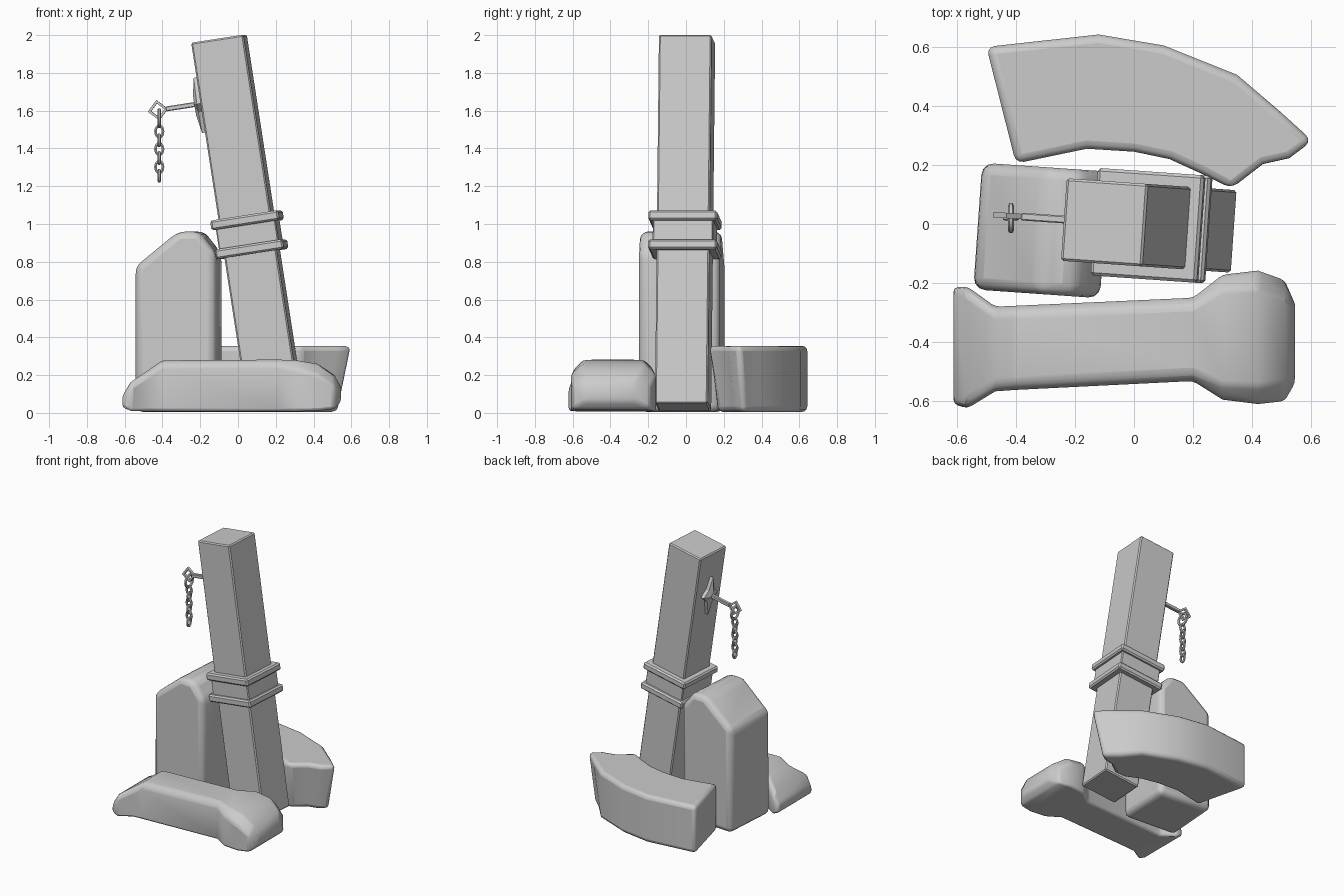
import bpy, bmesh
from math import radians, cos, sin, pi
from mathutils import Matrix, Vector

if "Cube" in bpy.data.objects:
    bpy.data.objects.remove(bpy.data.objects["Cube"])

YAW = Matrix.Rotation(radians(-4), 4, 'Z')
# Local frame of the leaning post: z runs along the post
LEAN = Matrix.Translation((0.05, -0.005, 1.005)) @ YAW @ Matrix.Rotation(radians(-8.8), 4, 'Y')


def finish(name, bm, matrix=Matrix(), bevel=0.0, segments=1, smooth=None):
    bmesh.ops.recalc_face_normals(bm, faces=bm.faces)
    mesh = bpy.data.meshes.new(name)
    bm.to_mesh(mesh)
    bm.free()
    ob = bpy.data.objects.new(name, mesh)
    bpy.context.collection.objects.link(ob)
    ob.matrix_world = matrix
    if bevel:
        mod = ob.modifiers.new("bevel", 'BEVEL')
        mod.width, mod.segments = bevel, segments
        mod.limit_method, mod.angle_limit = 'ANGLE', radians(30)
    if smooth:
        bpy.ops.object.select_all(action='DESELECT')
        ob.select_set(True)
        bpy.context.view_layer.objects.active = ob
        bpy.ops.object.shade_smooth_by_angle(angle=radians(smooth))
    return ob


def loft(rings, closed=False):
    """Skin equal-length rings; cap the ends or join them into a loop."""
    bm = bmesh.new()
    vs = [[bm.verts.new(p) for p in r] for r in rings]
    n = len(vs[0])
    pairs = list(zip(vs, vs[1:])) + ([(vs[-1], vs[0])] if closed else [])
    for a, b in pairs:
        for i in range(n):
            j = (i + 1) % n
            bm.faces.new((a[i], a[j], b[j], b[i]))
    if not closed:
        bm.faces.new(vs[0])
        bm.faces.new(vs[-1])
    return bm


def box(name, size, centre, bevel):
    bm = bmesh.new()
    bmesh.ops.create_cube(bm, size=1)
    bmesh.ops.scale(bm, vec=size, verts=bm.verts)
    bmesh.ops.translate(bm, vec=centre, verts=bm.verts)
    return finish(name, bm, LEAN, bevel)


def ring(name, rx, rz, wire, steps, sides, matrix, smooth=None):
    """Oval wire loop in the local xz plane."""
    rings = []
    for i in range(steps):
        a = 2 * pi * i / steps
        sect = []
        for k in range(sides):
            b = 2 * pi * (k + 0.5) / sides
            d = wire * cos(b)
            sect.append(((rx + d) * cos(a), wire * sin(b), (rz + d) * sin(a)))
        rings.append(sect)
    return finish(name, loft(rings, True), matrix, smooth=smooth)


# Leaning post and its collar
box("post", (0.28, 0.28, 1.975), (0, 0, 0), 0.008)
box("collar_band", (0.32, 0.32, 0.15), (0, 0, -0.062), 0.006)
for label, z in (("upper", 0.015), ("lower", -0.14)):
    box(f"collar_flange_{label}", (0.365, 0.365, 0.052), (0, 0, z), 0.01)

# Four-pointed wall plate with a raised middle
HOOK_Z = 0.663
star = [(0, 0.14), (0.03, 0.045), (0.075, 0), (0.03, -0.045),
        (0, -0.155), (-0.03, -0.045), (-0.075, 0), (-0.03, 0.045)]
plate = [[(x, y * s, HOOK_Z + z * s) for y, z in star]
         for x, s in ((-0.13, 1), (-0.165, 1), (-0.182, 0.35))]
finish("hook_plate", loft(plate), LEAN)

# Arm and diamond eye
box("hook_arm", (0.20, 0.026, 0.026), (-0.235, 0, HOOK_Z), 0.004)
ring("hook_eye", 0.045, 0.045, 0.013, 4, 4,
     LEAN @ Matrix.Translation((-0.378, 0, HOOK_Z)))

# Hanging chain: one big ring, then alternating links
CX, CY = -0.417, 0.02
TURN = Matrix.Rotation(pi / 2, 4, 'Z')
ring("chain_ring", 0.042, 0.044, 0.01, 12, 6,
     Matrix.Translation((CX, CY, 1.56)) @ TURN, 50)
for i in range(6):
    m = Matrix.Translation((CX, CY, 1.49 - 0.047 * i))
    ring(f"chain_link_{i + 1}", 0.02, 0.031, 0.0085, 10, 6, m @ TURN if i % 2 else m, 50)

# Upright stone: front profile swept through its depth
profile = [(-0.215, 0), (0.215, 0), (0.215, 0.84), (0.125, 0.955), (0.01, 0.955), (-0.215, 0.77)]
upright = [[(x, y, z) for x, z in profile] for y in (-0.215, 0.215)]
finish("upright_stone", loft(upright),
       Matrix.Translation((-0.315, -0.022, 0.005)) @ YAW, 0.04, 3, 40)

# Front stone: chamfered sections along x (x, front y, back y, bottom, top, chamfer)
sections = [(-0.612, -0.61, -0.215, 0.03, 0.09, 0.02), (-0.565, -0.625, -0.212, 0.01, 0.17, 0.03),
            (-0.47, -0.567, -0.28, 0.008, 0.23, 0.03), (-0.40, -0.562, -0.277, 0.008, 0.278, 0.03),
            (0.20, -0.532, -0.25, 0.008, 0.282, 0.03), (0.30, -0.595, -0.172, 0.008, 0.28, 0.05),
            (0.42, -0.61, -0.158, 0.01, 0.26, 0.06), (0.51, -0.60, -0.19, 0.02, 0.20, 0.06),
            (0.545, -0.54, -0.27, 0.06, 0.14, 0.03)]
rings = [[(x, a, lo), (x, b, lo), (x, b, hi - c), (x, b - c, hi), (x, a + c, hi), (x, a, hi - c)]
         for x, a, b, lo, hi, c in sections]
finish("front_stone", loft(rings), Matrix(), 0.015, 2, 45)

# Rear curved stone: plan outline, its pointed end narrowing toward the ground
outline = [(-0.50, 0.60), (-0.12, 0.642), (0.10, 0.605), (0.35, 0.505), (0.50, 0.38),
           (0.61, 0.28), (0.53, 0.22), (0.44, 0.20), (0.33, 0.115), (0.23, 0.17),
           (0.12, 0.22), (0.0, 0.245), (-0.16, 0.255), (-0.40, 0.205)]
pivot = Vector((0.25, 0.40))
foot = [(*(Vector(p).lerp(pivot, 0.2) if p[0] > 0.3 and p[1] < 0.45 else Vector(p)), 0.005)
        for p in outline]
top = [(x, y, 0.355) for x, y in outline]
finish("rear_stone", loft([foot, top]), Matrix(), 0.028, 3, 45)
